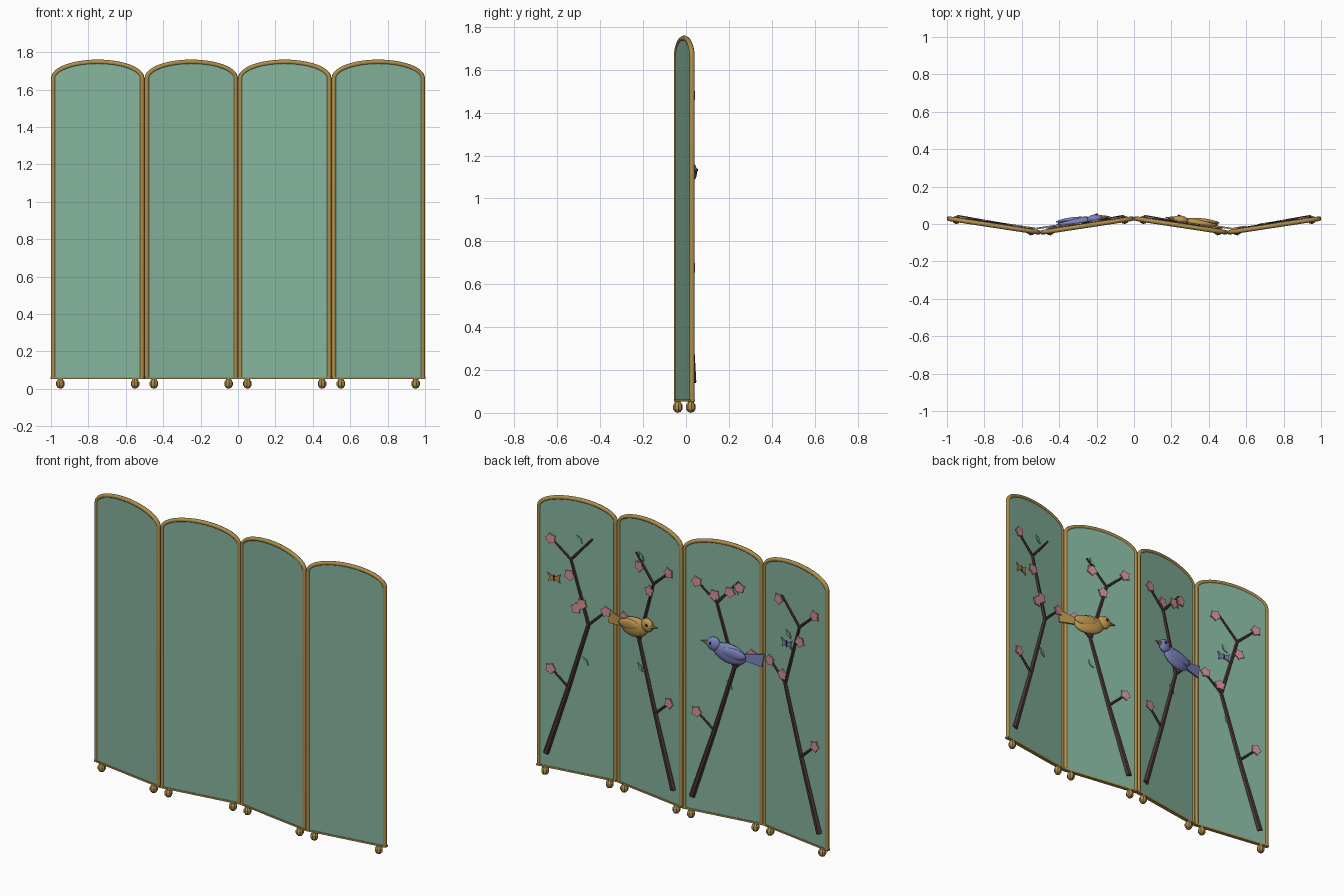
import bpy, bmesh, math
from mathutils import Matrix, Vector

if "Cube" in bpy.data.objects:
    bpy.data.objects.remove(bpy.data.objects["Cube"])

def mat(name, r, g, b):
    m = bpy.data.materials.new(name)
    m.diffuse_color = (r, g, b, 1)
    m.use_nodes = True
    m.node_tree.nodes["Principled BSDF"].inputs["Base Color"].default_value = m.diffuse_color
    return m

GREEN = mat("sage_green", .235, .46, .34)
GOLD = mat("antique_gold", .42, .27, .07)
BARK = mat("dark_bark", .07, .035, .038)
PINK = mat("blossom_pink", .66, .29, .31)
BLUE = mat("bird_blue", .2, .23, .52)
OCHRE = mat("bird_gold", .52, .32, .08)
ORANGE = mat("butterfly_orange", .6, .24, .05)
LEAF = mat("leaf_green", .17, .42, .26)
BLACK = mat("eye_black", .01, .01, .01)

def finish(name, bm, material, M, smooth=False):
    bmesh.ops.recalc_face_normals(bm, faces=bm.faces)
    me = bpy.data.meshes.new(name)
    bm.to_mesh(me)
    bm.free()
    if smooth:
        for p in me.polygons:
            p.use_smooth = True
    me.materials.append(material)
    ob = bpy.data.objects.new(name, me)
    bpy.context.collection.objects.link(ob)
    ob.matrix_world = M
    return ob

def plate(bm, pts, y0, y1):
    """Extrude an outline (x, z) from depth y0 to y1."""
    a = [bm.verts.new((x, y0, z)) for x, z in pts]
    b = [bm.verts.new((x, y1, z)) for x, z in pts]
    bm.faces.new(a)
    bm.faces.new(b[::-1])
    for i in range(len(a)):
        j = (i + 1) % len(a)
        bm.faces.new((a[i], b[i], b[j], a[j]))

def rod(bm, p, q, r0, r1, n=6):
    p, q = Vector(p), Vector(q)
    d = q - p
    T = Matrix.Translation((p + q) / 2) @ d.to_track_quat('Z', 'Y').to_matrix().to_4x4()
    bmesh.ops.create_cone(bm, cap_ends=True, segments=n, radius1=r0, radius2=r1, depth=d.length, matrix=T)

def ball(bm, c, s, rot=0, u=14, v=9):
    T = Matrix.Translation(c) @ Matrix.Rotation(rot, 4, 'Y') @ Matrix.Diagonal((*s, 1))
    bmesh.ops.create_uvsphere(bm, u_segments=u, v_segments=v, radius=1, matrix=T)

def arch(hw, spring, rise, n=24):
    return [(hw * math.cos(math.pi * i / n), spring + rise * math.sin(math.pi * i / n)) for i in range(n + 1)]

HI, LO, HL, R = .03, -.046, .2525, .0125

def panel_matrix(i):
    x0 = -1 + .5 * i
    y0, y1 = (HI, LO) if i % 2 == 0 else (LO, HI)
    return Matrix.Translation((x0 + .25, (y0 + y1) / 2, 0)) @ Matrix.Rotation(math.atan2(y1 - y0, .5), 4, 'Z')

def build_panel(i):
    M = panel_matrix(i)
    # cloth panel with arched top
    bm = bmesh.new()
    plate(bm, [(-HL + R, .058), (HL - R, .058)] + arch(HL - R, 1.66, .088), -.007, .007)
    finish("panel", bm, GREEN, M)
    # round gilt frame over sides and arch
    cu = bpy.data.curves.new("frame", 'CURVE')
    cu.dimensions = '3D'
    cu.bevel_depth, cu.bevel_resolution, cu.use_fill_caps = R, 2, True
    path = [(HL - R, .055)] + arch(HL - R, 1.66, .0875) + [(-HL + R, .055)]
    sp = cu.splines.new('POLY')
    sp.points.add(len(path) - 1)
    for p, (x, z) in zip(sp.points, path):
        p.co = (x, 0, z, 1)
    cu.materials.append(GOLD)
    ob = bpy.data.objects.new("frame", cu)
    bpy.context.collection.objects.link(ob)
    ob.matrix_world = M
    # bottom rail
    bm = bmesh.new()
    plate(bm, [(-HL, .052), (HL, .052), (HL, .062), (-HL, .062)], -.011, .011)
    finish("bottom_rail", bm, GOLD, M)
    # bun feet
    bm = bmesh.new()
    for s in (-.202, .202):
        ball(bm, (s, 0, .027), (.024, .024, .027), 0, 8, 5)
        rod(bm, (s, 0, .035), (s, 0, .056), .014, .014, 8)
    finish("feet", bm, GOLD, M)

def build_branch(i, side, flowers, leaves):
    """Blossom branch; side mirrors it across the panel."""
    M = panel_matrix(i)
    def P(u, z):
        return (side * u, .011, z)
    base, j1, bend, fork = P(.19, .143), P(.05, .575), P(-.075, .99), P(.035, 1.372)
    bm = bmesh.new()
    rod(bm, base, j1, .018, .014)
    rod(bm, j1, bend, .014, .0115)
    rod(bm, bend, fork, .0115, .009)
    tips = [P(.158, 1.48), P(.16, .675), P(-.188, 1.097)]
    rod(bm, fork, tips[0], .008, .006)
    rod(bm, fork, P(-.1, 1.525), .008, .006)
    rod(bm, j1, tips[1], .008, .006)
    rod(bm, bend, tips[2], .008, .006)
    finish("branch", bm, BARK, M)
    # blossoms, five notched petals
    cx = -.75 + .5 * i
    bm = bmesh.new()
    for k, (u, z) in enumerate([(t[0], t[2]) for t in tips] + [(x - cx, z) for x, z in flowers]):
        pts = []
        for n in range(10):
            a = n * math.pi / 5 + k * .7
            r = .035 if n % 2 == 0 else .025
            pts.append((u + r * math.cos(a), z + r * math.sin(a)))
        plate(bm, pts, .014, .022)
    finish("blossoms", bm, PINK, M)
    # leaves
    bm = bmesh.new()
    for x, z in leaves:
        u = x - cx
        plate(bm, [(u - .018, z - .024), (u + .011, z - .009), (u + .018, z + .024), (u - .011, z + .009)], .007, .013)
    finish("leaves", bm, LEAF, M)

def build_butterfly(i, x, z, material):
    M = panel_matrix(i)
    u = x + .75 - .5 * i
    bm = bmesh.new()
    for s in (-1, 1):
        plate(bm, [(u, z - .006), (u + s * .038, z - .026), (u + s * .03, z), (u + s * .042, z + .028), (u, z + .006)], .012, .018)
    finish("butterfly_wings", bm, material, M)
    bm = bmesh.new()
    ball(bm, (u, .017, z), (.005, .005, .022), 0, 6, 5)
    finish("butterfly_body", bm, BARK, M)

def build_bird(i, x, z, s, material):
    """Bird facing local +x when s is 1, -x when s is -1."""
    M = panel_matrix(i)
    u = x + .75 - .5 * i
    bm = bmesh.new()
    ball(bm, (u, .028, z), (.105, .024, .06), -s * .2)
    ball(bm, (u + s * .1, .03, z + .043), (.043, .023, .042))
    finish("bird_body", bm, material, M, True)
    # folded wing
    bm = bmesh.new()
    ball(bm, (u - s * .03, .044, z + .012), (.08, .012, .032), -s * .1)
    finish("bird_wing", bm, material, M, True)
    # fanned tail
    bm = bmesh.new()
    plate(bm, [(u - s * .07, z - .022), (u - s * .2, z - .04), (u - s * .215, z + .042), (u - s * .07, z + .012)], .02, .029)
    finish("bird_tail", bm, material, M)
    bm = bmesh.new()
    rod(bm, (u + s * .135, .03, z + .043), (u + s * .183, .03, z + .048), .014, .001, 8)
    finish("beak", bm, GOLD, M)
    bm = bmesh.new()
    ball(bm, (u + s * .112, .05, z + .052), (.008, .006, .008), 0, 8, 6)
    finish("eye", bm, BLACK, M)

for i in range(4):
    build_panel(i)

# back-side decoration
build_branch(0, -1, [(-.63, 1.5), (-.66, 1.04), (-.795, 1.285)], [(-.7, 1.3), (-.72, .82)])
build_branch(1, 1, [(-.3, 1.457), (-.36, 1.496), (-.204, 1.42)], [(-.33, 1.47), (-.292, .876)])
build_branch(2, -1, [(.319, 1.45), (.242, 1.322)], [(.31, 1.51), (.319, .822)])
build_branch(3, 1, [(.79, 1.277), (.75, 1.08), (.714, 1.114)], [(.733, 1.506), (.696, .759)])
build_butterfly(0, -.69, 1.24, BLUE)
build_butterfly(3, .888, 1.238, ORANGE)
build_bird(1, -.305, 1.08, 1, BLUE)
build_bird(2, .345, 1.07, -1, OCHRE)
